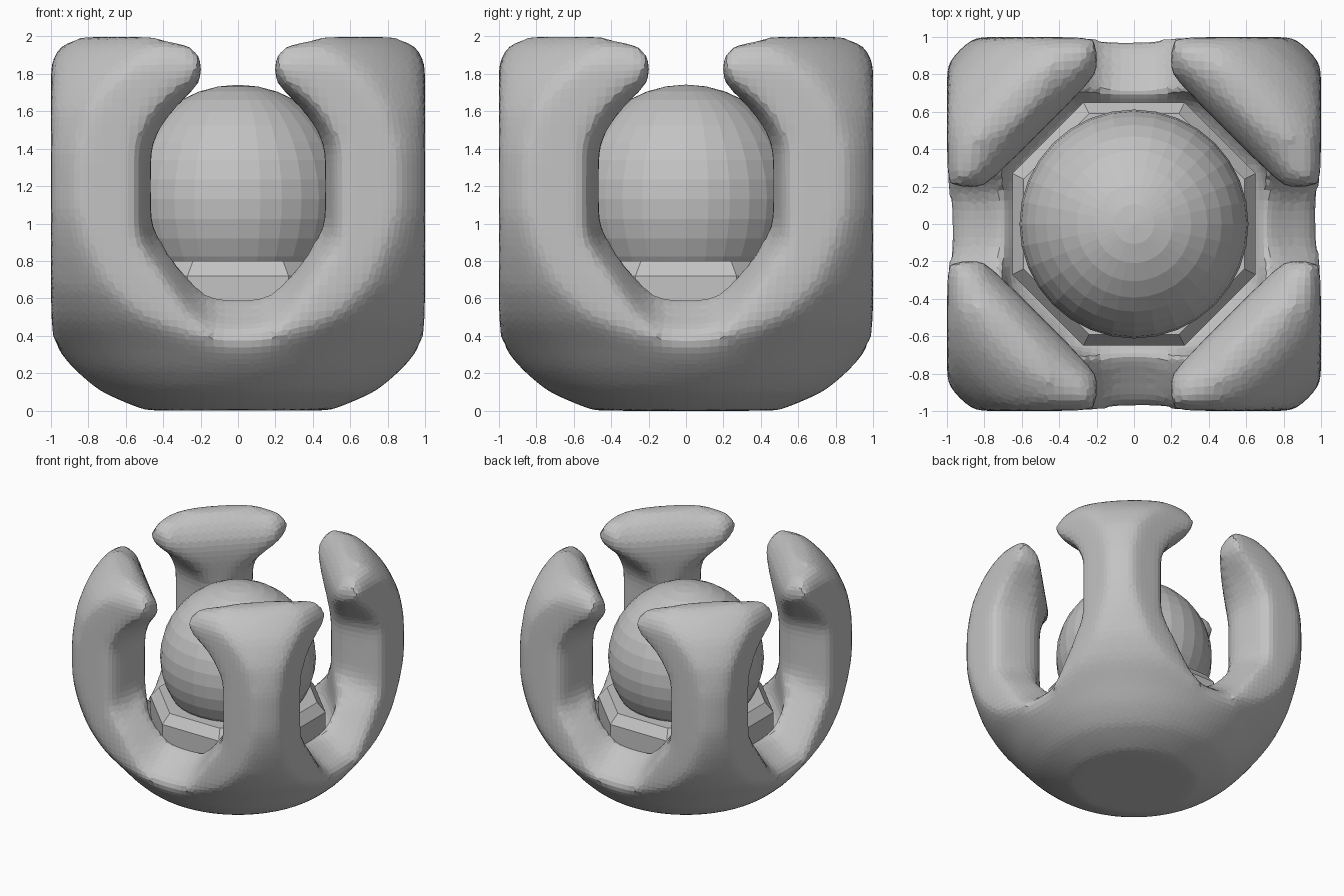
import bpy, bmesh, math
from mathutils import Matrix

cube = bpy.data.objects.get("Cube")
if cube:
    bpy.data.objects.remove(cube, do_unlink=True)

grey = bpy.data.materials.new("plain_grey")
grey.use_nodes = True
grey.diffuse_color = (0.55, 0.55, 0.55, 1)
grey.node_tree.nodes["Principled BSDF"].inputs["Base Color"].default_value = grey.diffuse_color


def add_object(name, bm):
    bmesh.ops.recalc_face_normals(bm, faces=bm.faces)
    mesh = bpy.data.meshes.new(name)
    bm.to_mesh(mesh)
    bm.free()
    mesh.materials.append(grey)
    obj = bpy.data.objects.new(name, mesh)
    bpy.context.collection.objects.link(obj)
    return obj


def loft(name, rings):
    """Solid skinned through rings of points, with capped ends."""
    bm = bmesh.new()
    loops = [[bm.verts.new(p) for p in ring] for ring in rings]
    n = len(loops[0])
    for a, b in zip(loops, loops[1:]):
        for i in range(n):
            j = (i + 1) % n
            bm.faces.new((a[i], a[j], b[j], b[i]))
    bm.faces.new(loops[0])
    bm.faces.new(loops[-1])
    return add_object(name, bm)


def circle(r, z, n=48):
    angles = [math.tau * k / n for k in range(n)]
    return [(r * math.cos(a), r * math.sin(a), z) for a in angles]


def octagon(a, c, z):
    """Square of half width a, chamfered so each straight side has half length c."""
    corners = ((a, c), (c, a), (-c, a), (-a, c))
    return [(s * x, s * y, z) for s in (1, -1) for x, y in corners]


# Side window with an open slot at the top, flaring outward most at its sill
half = [(0.13, 0.60), (0.22, 0.68), (0.46, 0.98), (0.46, 1.43), (0.36, 1.58),
        (0.18, 1.72), (0.165, 1.80), (0.21, 1.89), (0.45, 1.97), (0.45, 2.3)]
outline = half + [(-x, z) for x, z in reversed(half)]


def flare(x, y, z):
    t = max(0, abs(y) - 0.7)
    rise = z - 1.35
    return (x * (1 + 0.45 * t), y, 1.35 + rise * (1 + (0.9 if rise < 0 else 0.6) * t))


def window(name, turn):
    rings = [[flare(x, y, z) for x, z in outline] for y in (-1.2, -0.7, 0.7, 1.2)]
    obj = loft(name, rings)
    obj.data.transform(Matrix.Rotation(turn, 4, "Z"))
    return obj


# Cage: bevelled block trimmed to a round body, hollowed from the top and all sides
bm = bmesh.new()
bmesh.ops.create_cube(bm, size=2, matrix=Matrix.Translation((0, 0, 1)))
bmesh.ops.bevel(bm, geom=bm.edges[:], offset=0.15, segments=3, profile=0.5, affect="EDGES")
cage = add_object("cage", bm)

body_profile = [(0.48, -0.01), (0.74, 0.1), (0.88, 0.22), (0.98, 0.34), (1.11, 0.48),
                (1.21, 0.65), (1.28, 0.86), (1.32, 1.05), (1.32, 1.4), (1.28, 1.62),
                (1.19, 1.81), (1.07, 1.94), (0.94, 2.03)]
cutters = [
    ("INTERSECT", loft("rounding_cutter", [circle(r, z) for r, z in body_profile])),
    ("DIFFERENCE", loft("hollow_cutter", [
        octagon(0.55, 0.23, 0.46), octagon(0.7, 0.35, 0.6), octagon(0.7, 0.35, 1.4),
        octagon(0.79, 0.2, 1.68), octagon(0.79, 0.2, 1.82), octagon(0.84, 0.4, 2.1)])),
    ("DIFFERENCE", window("front_back_cutter", 0)),
    ("DIFFERENCE", window("side_cutter", math.pi / 2)),
]
for operation, cutter in cutters:
    cutter.hide_render = True
    mod = cage.modifiers.new(cutter.name, "BOOLEAN")
    mod.operation = operation
    mod.solver = "EXACT"
    mod.object = cutter

# Soften every edge of the cage
remesh = cage.modifiers.new("remesh", "REMESH")
remesh.mode = "VOXEL"
remesh.voxel_size = 0.05
soften = cage.modifiers.new("soften", "SMOOTH")
soften.factor = 0.5
soften.iterations = 14

bpy.context.view_layer.update()
depsgraph = bpy.context.evaluated_depsgraph_get()
baked = bpy.data.meshes.new_from_object(cage.evaluated_get(depsgraph))
cage.modifiers.clear()
cage.data = baked
for _, cutter in cutters:
    bpy.data.objects.remove(cutter, do_unlink=True)

baked.materials.clear()
baked.materials.append(grey)
for face in baked.polygons:
    face.use_smooth = False
    face.material_index = 0

# Pedestal inside the cage, holding the ball
loft("pedestal", [octagon(0.65, 0.27, 0.4), octagon(0.65, 0.27, 0.72), octagon(0.59, 0.24, 0.8)])

# Captive ball
bm = bmesh.new()
bmesh.ops.create_uvsphere(bm, u_segments=32, v_segments=18, radius=0.612,
                          matrix=Matrix.Translation((0, 0, 1.13)))
add_object("captive_ball", bm)
